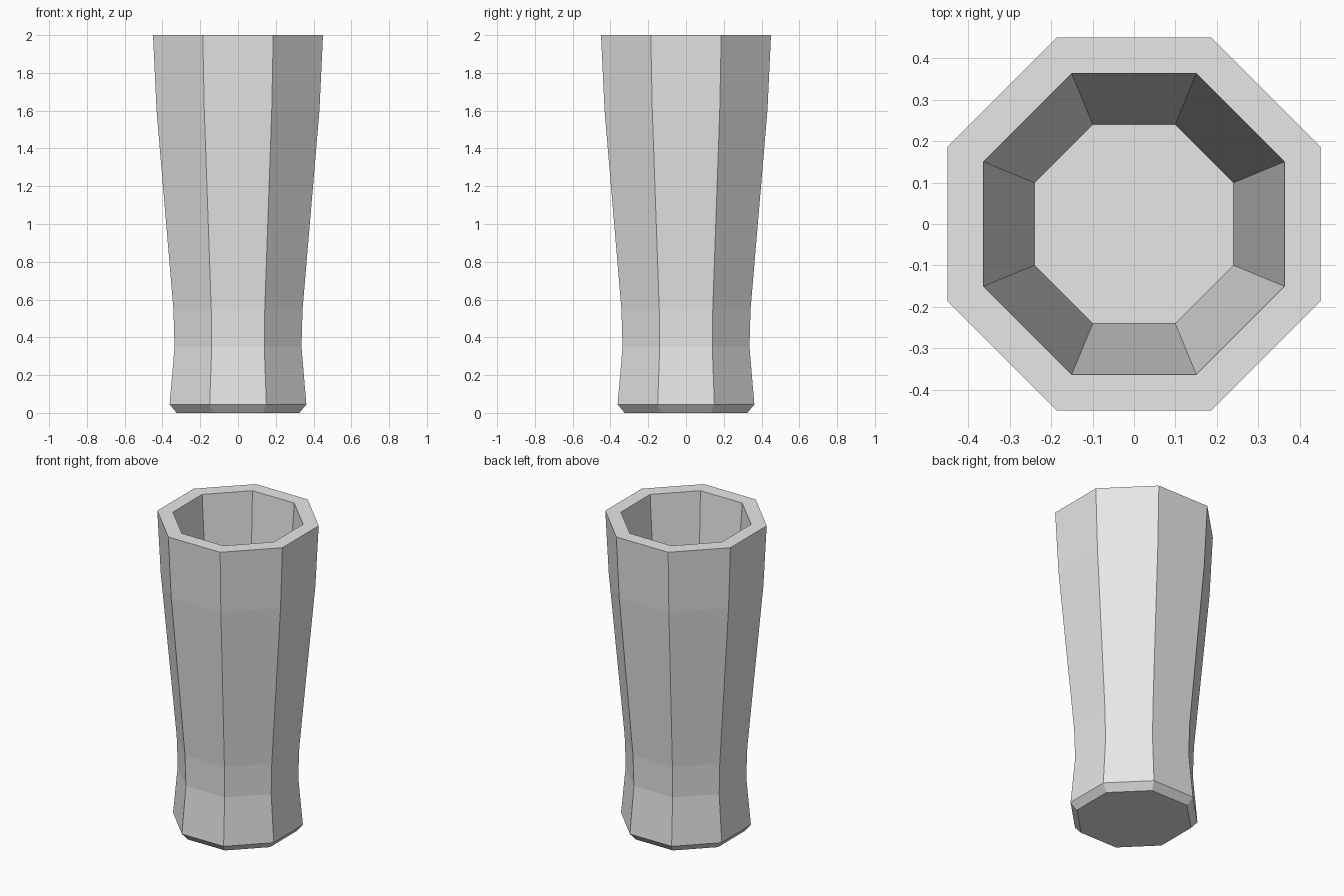
import bpy
import bmesh
from math import cos, sin, pi

# Remove the default cube
cube = bpy.data.objects.get("Cube")
if cube:
    bpy.data.objects.remove(cube, do_unlink=True)

SIDES = 8

# Plain grey material
grey = bpy.data.materials.new("light_grey")
grey.use_nodes = True
colour = (0.8, 0.8, 0.8, 1.0)
grey.diffuse_color = colour
grey.node_tree.nodes["Principled BSDF"].inputs["Base Color"].default_value = colour


def octagon_ring(bm, half_width, z):
    """Ring of vertices whose flat sides face the main axes."""
    radius = half_width / cos(pi / SIDES)
    angles = [(2 * i + 1) * pi / SIDES for i in range(SIDES)]
    return [bm.verts.new((radius * cos(a), radius * sin(a), z)) for a in angles]


# Half width and height, from the base up the outside and down the inside
profile = [
    (0.325, 0.0),    # base
    (0.362, 0.045),  # foot bevel
    (0.336, 0.35),   # waist
    (0.342, 0.55),
    (0.431, 1.6),    # flared body
    (0.45, 2.0),     # outer rim
    (0.363, 2.0),    # inner rim
    (0.24, 0.2),     # inside floor
]

# Tall faceted cup with a thick wall
bm = bmesh.new()
rings = [octagon_ring(bm, w, z) for w, z in profile]
for low, high in zip(rings, rings[1:]):
    for i in range(SIDES):
        j = (i + 1) % SIDES
        bm.faces.new((low[i], low[j], high[j], high[i]))
bm.faces.new(rings[0][::-1])
bm.faces.new(rings[-1])
bmesh.ops.recalc_face_normals(bm, faces=bm.faces)

mesh = bpy.data.meshes.new("faceted_cup")
bm.to_mesh(mesh)
bm.free()
mesh.materials.append(grey)
cup = bpy.data.objects.new("faceted_cup", mesh)
bpy.context.collection.objects.link(cup)
